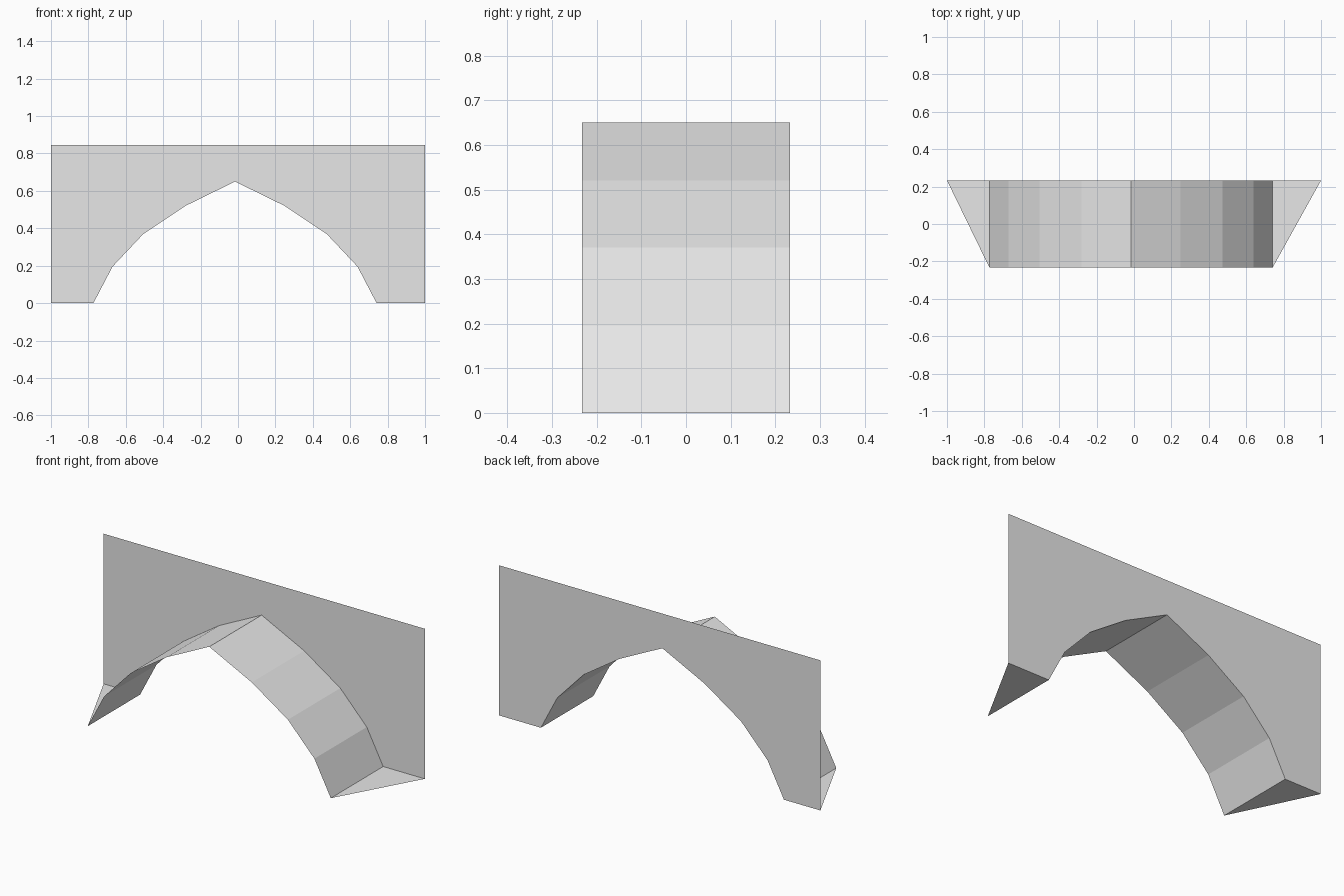
import bpy

if "Cube" in bpy.data.objects:
    bpy.data.objects.remove(bpy.data.objects["Cube"])

BACK, FRONT, TOP = 0.233, -0.233, 0.845
CX = -0.016  # arch centre line

stone = bpy.data.materials.new("light_grey_stone")
stone.diffuse_color = (0.8, 0.8, 0.8, 1)
stone.use_nodes = True
stone.node_tree.nodes["Principled BSDF"].inputs["Base Color"].default_value = stone.diffuse_color

# Half arch from foot to crown, mirrored about the centre line
half = [(0.757, 0), (0.655, 0.195), (0.49, 0.37), (0.265, 0.52)]
arch = ([(CX - x, z) for x, z in half] + [(CX, 0.65)]
        + [(CX + x, z) for x, z in reversed(half)])


def sheet(name, verts, faces):
    mesh = bpy.data.meshes.new(name)
    mesh.from_pydata(verts, [], faces)
    mesh.materials.append(stone)
    mesh.update()
    obj = bpy.data.objects.new(name, mesh)
    bpy.context.collection.objects.link(obj)
    return obj


n = len(arch)

# Flat wall with the arch opening, split into strips up to the top edge
low = [(-1, 0)] + arch + [(1, 0)]
m = len(low)
wall = [(x, BACK, z) for x, z in low] + [(x, BACK, TOP) for x, z in low]
sheet("wall", wall, [(i, i + 1, m + i + 1, m + i) for i in range(m - 1)])

# Faceted underside of the arch, facing the opening
soffit = [(x, BACK, z) for x, z in arch] + [(x, FRONT, z) for x, z in arch]
sheet("arch_soffit", soffit, [(i, i + 1, n + i + 1, n + i) for i in range(n - 1)])

# Triangular feet closing the bottom on both sides
for name, side, end in (("left_foot", -1, arch[0]), ("right_foot", 1, arch[-1])):
    tri = [(side, BACK, 0), (end[0], BACK, 0), (end[0], FRONT, 0)]
    sheet(name, tri, [(0, 1, 2) if side < 0 else (2, 1, 0)])

# Make every soffit face point down into the opening
for obj in bpy.data.objects:
    mesh = obj.data
    if obj.name != "wall" and sum(p.normal.z for p in mesh.polygons) > 0:
        mesh.flip_normals()
